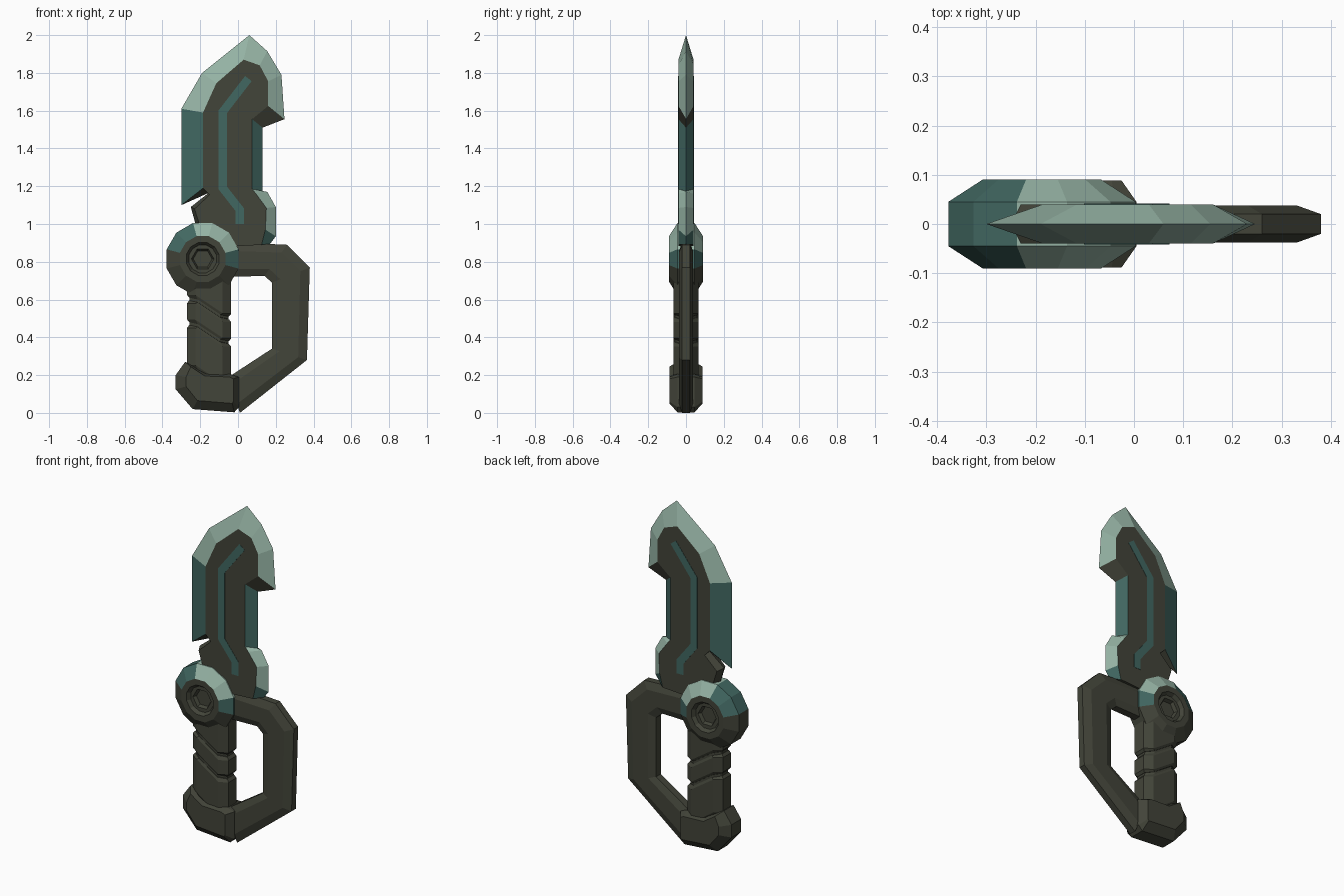
import bpy, bmesh, math

if "Cube" in bpy.data.objects:
    bpy.data.objects.remove(bpy.data.objects["Cube"])


def material(name, rgb):
    m = bpy.data.materials.new(name)
    m.diffuse_color = (*rgb, 1)
    m.use_nodes = True
    m.node_tree.nodes["Principled BSDF"].inputs["Base Color"].default_value = m.diffuse_color
    return m


DARK, TEAL, LIGHT = 0, 1, 2
MATS = [material("dark olive", (0.055, 0.058, 0.041)),
        material("deep teal", (0.053, 0.136, 0.12)),
        material("pale green", (0.305, 0.456, 0.376))]


def loft(name, rings, colour=lambda band, seg: DARK, cap=DARK):
    """Skin a list of equal-length rings and cap both ends, flat shaded."""
    bm = bmesh.new()
    vs = [[bm.verts.new(p) for p in r] for r in rings]
    n = len(rings[0])
    for b in range(len(vs) - 1):
        for i in range(n):
            j = (i + 1) % n
            f = bm.faces.new((vs[b][i], vs[b][j], vs[b + 1][j], vs[b + 1][i]))
            f.material_index = colour(b, i)
    for r in (vs[0], vs[-1]):
        bm.faces.new(r).material_index = cap
    bmesh.ops.recalc_face_normals(bm, faces=bm.faces)
    me = bpy.data.meshes.new(name)
    bm.to_mesh(me)
    bm.free()
    for m in MATS:
        me.materials.append(m)
    ob = bpy.data.objects.new(name, me)
    bpy.context.collection.objects.link(ob)
    return ob


def at_y(points, y):
    return [(x, y, z) for x, z in points]


# Blade: sharp outer outline at y = 0, flat inner outline at y = +-0.04
# each row: outer x, z, inner x, z, colour of the bevel up to the next row
BLADE = [
    (-0.30, 1.10, -0.185, 1.19, TEAL), (-0.30, 1.61, -0.185, 1.59, LIGHT),
    (-0.19, 1.80, -0.115, 1.745, LIGHT), (0.06, 2.0, 0.03, 1.87, LIGHT),
    (0.155, 1.915, 0.115, 1.84, LIGHT), (0.23, 1.79, 0.16, 1.755, LIGHT),
    (0.246, 1.555, 0.16, 1.625, DARK), (0.13, 1.51, 0.075, 1.555, TEAL),
    (0.13, 1.175, 0.075, 1.185, LIGHT), (0.155, 1.17, 0.095, 1.16, LIGHT),
    (0.20, 1.09, 0.15, 1.085, LIGHT), (0.20, 0.935, 0.145, 0.97, TEAL),
    (0.17, 0.895, 0.125, 0.89, DARK), (-0.05, 0.88, -0.05, 0.88, DARK),
    (-0.20, 0.90, -0.19, 0.90, DARK), (-0.225, 1.0, -0.205, 1.0, DARK),
    (-0.25, 1.09, -0.23, 1.08, DARK), (-0.155, 1.165, -0.15, 1.155, DARK)]
edge = [r[0:2] for r in BLADE]
flat = [r[2:4] for r in BLADE]
loft("blade", [at_y(flat, -0.04), at_y(edge, 0), at_y(flat, 0.04)],
     lambda b, i: BLADE[i][4])

# Inlaid stripe: thin plates on both blade faces
PATH = [(0.055, 1.77), (-0.08, 1.595), (-0.08, 1.19), (0.01, 1.075), (0.01, 1.0)]


def stripe_outline(path, half):
    left, right = [], []
    for i, (x, z) in enumerate(path):
        dirs = []
        for a, b in ((i - 1, i), (i, i + 1)):
            if a >= 0 and b < len(path):
                dx, dz = path[b][0] - path[a][0], path[b][1] - path[a][1]
                d = math.hypot(dx, dz)
                dirs.append((-dz / d, dx / d))
        nx, nz = sum(d[0] for d in dirs), sum(d[1] for d in dirs)
        length = math.hypot(nx, nz)
        nx, nz = nx / length, nz / length
        k = half / (nx * dirs[0][0] + nz * dirs[0][1])   # mitre
        left.append((x + nx * k, z + nz * k))
        right.append((x - nx * k, z - nz * k))
    return left + right[::-1]


line = stripe_outline(PATH, 0.022)
for side, label in ((-1, "front"), (1, "back")):
    loft(label + "_stripe", [at_y(line, side * 0.038), at_y(line, side * 0.0415)],
         lambda b, i: TEAL, TEAL)


# Pivot hub: twelve-sided lathe with a hexagonal socket on both sides
def hub_ring(radius, y, hexagon=False):
    pts = []
    for k in range(12):
        a = math.radians(30 * k + (0 if hexagon else 15))
        r = radius * (math.cos(math.pi / 6) if hexagon and k % 2 else 1)
        pts.append((-0.187 + r * math.cos(a), y, 0.815 + r * math.sin(a)))
    return pts


half = [(0.05, 0.05, True), (0.06, 0.07, True), (0.076, 0.07, False),
        (0.09, 0.09, False), (0.125, 0.09, False), (0.197, 0.045, False)]
rings = [hub_ring(r, -y, h) for r, y, h in half]
rings += [hub_ring(r, y, h) for r, y, h in reversed(half)]


def hub_colour(band, seg):
    if not 4 <= band <= 6:
        return DARK
    if seg in (0, 1, 2):
        return LIGHT
    return TEAL if seg in (3, 4, 11) else DARK


loft("pivot_hub", rings, hub_colour)


# Grip: octagonal core with three slanted sleeves
def grip_ring(z, scale, drop):
    hx, hy = 0.117 * scale, 0.067 * scale
    cx, cy = 0.045, 0.03
    pts = [(-hx, -hy + cy), (-hx + cx, -hy), (hx - cx, -hy), (hx, -hy + cy),
           (hx, hy - cy), (hx - cx, hy), (-hx + cx, hy), (-hx, hy - cy)]
    return [(x - 0.153, y, z - drop * min(1, max(0, (x + 0.075) / 0.15)))
            for x, y in pts]


loft("grip_core", [grip_ring(0.15, 0.88, 0), grip_ring(0.70, 0.88, 0)])
for name, lo, hi, top_drop in (("upper", 0.61, 0.715, 0), ("middle", 0.48, 0.595, 0.1),
                               ("lower", 0.24, 0.465, 0.1)):
    loft(name + "_grip_sleeve",
         [grip_ring(lo, 0.9, 0.1), grip_ring(lo + 0.015, 1, 0.1),
          grip_ring(hi - 0.015, 1, top_drop), grip_ring(hi, 0.9, top_drop)])

# Pommel: bevelled block (outer x, z, inner x, z)
POMMEL = [(-0.28, 0.27, -0.25, 0.245), (-0.33, 0.20, -0.275, 0.19),
          (-0.33, 0.125, -0.275, 0.14), (-0.24, 0.02, -0.215, 0.065),
          (-0.02, 0.003, -0.03, 0.05), (0.005, 0.03, -0.025, 0.06),
          (0.005, 0.19, -0.025, 0.18), (-0.04, 0.205, -0.045, 0.19),
          (-0.165, 0.215, -0.175, 0.195)]
outer = [p[:2] for p in POMMEL]
inner = [p[2:] for p in POMMEL]
loft("pommel", [at_y(inner, -0.088), at_y(outer, -0.045),
                at_y(outer, 0.045), at_y(inner, 0.088)])

# Hand guard: chamfered bar swept through pairs of outer and inner corners
GUARD = [((-0.08, 0.905), (-0.08, 0.72)), ((0.26, 0.89), (0.14, 0.725)),
         ((0.38, 0.77), (0.18, 0.69)), ((0.365, 0.28), (0.18, 0.34)),
         ((0.01, 0.0), (-0.05, 0.19))]
SECTION = [(0, -0.02), (0.25, -0.038), (0.78, -0.038), (1, -0.022),
           (1, 0.022), (0.78, 0.038), (0.25, 0.038), (0, 0.02)]
loft("hand_guard", [[(o[0] + (i[0] - o[0]) * t, y, o[1] + (i[1] - o[1]) * t)
                     for t, y in SECTION] for o, i in GUARD])
